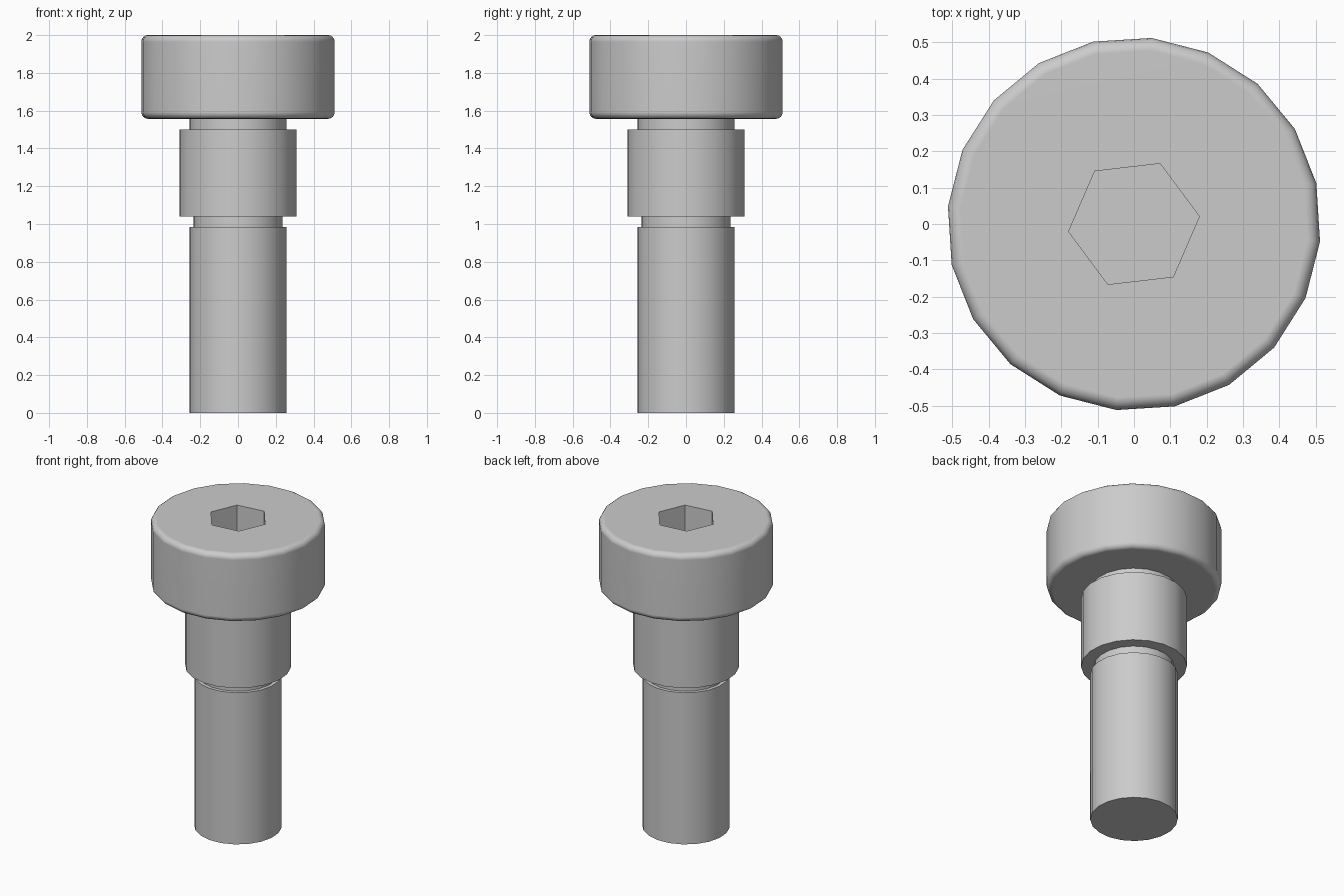
import bpy, bmesh
from math import cos, sin, pi, radians

cube = bpy.data.objects.get("Cube")
if cube:
    bpy.data.objects.remove(cube, do_unlink=True)

SIDES = 20
TURN = radians(12.6)        # rotation of the facets about the axis
SOCKET_TURN = radians(6.6)

steel = bpy.data.materials.new("steel grey")
steel.use_nodes = True
color = (0.6, 0.6, 0.6, 1)
steel.diffuse_color = color
steel.node_tree.nodes["Principled BSDF"].inputs["Base Color"].default_value = color


def lathe(name, profile, sides, turn, cap_top=True):
    """Turn a bottom-to-top (radius, height) profile about the z axis."""
    bm = bmesh.new()
    rings = [[bm.verts.new((r * cos(turn + 2 * pi * i / sides),
                            r * sin(turn + 2 * pi * i / sides), z))
              for i in range(sides)] for r, z in profile]
    for low, high in zip(rings, rings[1:]):
        for i in range(sides):
            j = (i + 1) % sides
            bm.faces.new((low[i], low[j], high[j], high[i]))
    bm.faces.new(rings[0][::-1])
    if cap_top:
        bm.faces.new(rings[-1])
    mesh = bpy.data.meshes.new(name)
    bm.to_mesh(mesh)
    bm.free()
    mesh.materials.append(steel)
    obj = bpy.data.objects.new(name, mesh)
    bpy.context.collection.objects.link(obj)
    return obj


def activate(obj):
    bpy.ops.object.select_all(action='DESELECT')
    obj.select_set(True)
    bpy.context.view_layer.objects.active = obj


def arc(radius, z, size, start, steps=4):
    """Quarter-round profile points about the centre (radius, z)."""
    return [(radius + size * cos(start + pi / 2 * k / steps),
             z + size * sin(start + pi / 2 * k / steps)) for k in range(steps + 1)]


# Stepped shank: shaft, relief groove, shoulder and upper neck
HEAD_BASE, HEAD_TOP, HEAD_R, ROUND = 1.557, 2.0, 0.514, 0.035
steps = [(0.258, 0, 0.985), (0.236, 0.985, 1.04), (0.312, 1.04, 1.5), (0.258, 1.5, HEAD_BASE)]
shank = lathe("shank", [(r, z) for r, low, high in steps for z in (low, high)],
              SIDES, TURN, cap_top=False)

# Head with rounded rims
inner = HEAD_R - ROUND
head = lathe("head", arc(inner, HEAD_BASE + ROUND, ROUND, -pi / 2)
             + arc(inner, HEAD_TOP - ROUND, ROUND, 0), SIDES, TURN)

# Hexagonal drive socket cut into the head
cutter = lathe("socket_cutter", [(0.181, 1.76), (0.181, 2.1)], 6, SOCKET_TURN)
cutter.hide_render = True
cut = head.modifiers.new("socket", 'BOOLEAN')
cut.operation, cut.solver, cut.object = 'DIFFERENCE', 'EXACT', cutter
activate(head)
bpy.ops.object.modifier_apply(modifier=cut.name)
bpy.data.objects.remove(cutter, do_unlink=True)

# Smooth walls, sharp steps, flat end faces
for part in (shank, head):
    activate(part)
    bpy.ops.object.shade_smooth_by_angle(angle=radians(30))
    part.modifiers.new("flat_caps", 'WEIGHTED_NORMAL').keep_sharp = True
